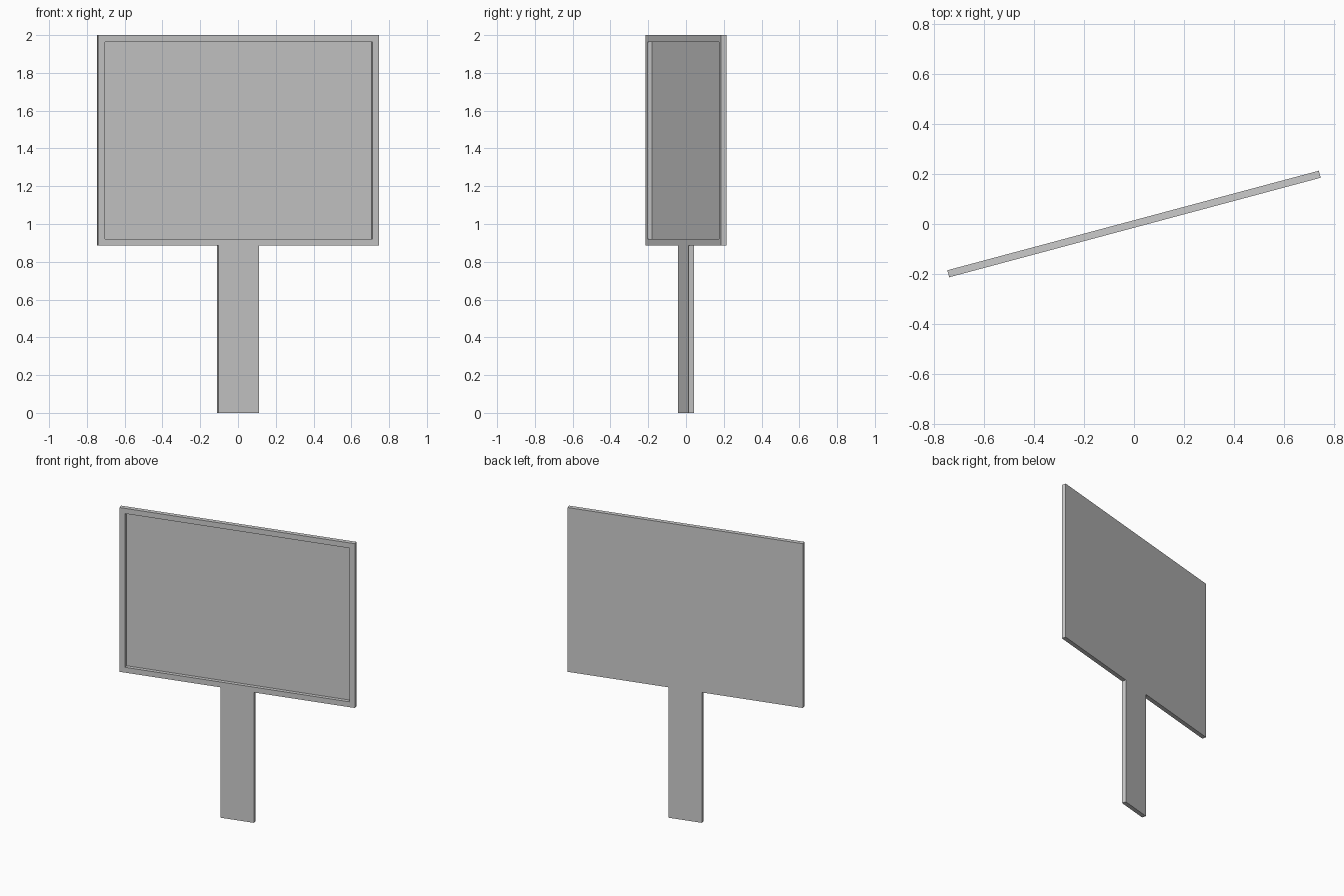
import bpy
import math

if "Cube" in bpy.data.objects:
    bpy.data.objects.remove(bpy.data.objects["Cube"])

ANGLE = math.radians(15)
T = 0.029            # sheet thickness
HALF_W = 0.77        # half board width
HALF_P = 0.11        # half post width
Z_BOARD, Z_TOP = 0.885, 2.0


def slab(name, profile, y0, y1):
    """Extrude an x-z outline (counter-clockwise from the front) from y0 to y1."""
    n = len(profile)
    verts = [(x, y, z) for y in (y0, y1) for x, z in profile]
    faces = [tuple(range(n)), tuple(range(2 * n - 1, n - 1, -1))]
    faces += [(i, i + n, (i + 1) % n + n, (i + 1) % n) for i in range(n)]
    mesh = bpy.data.meshes.new(name)
    mesh.from_pydata(verts, [], faces)
    ob = bpy.data.objects.new(name, mesh)
    bpy.context.collection.objects.link(ob)
    ob.rotation_euler.z = ANGLE
    return ob


# Sign board and post as one flat T-shaped sheet
right = [(HALF_P, 0), (HALF_P, Z_BOARD), (HALF_W, Z_BOARD), (HALF_W, Z_TOP)]
left = [(-x, z) for x, z in reversed(right)]
sign = slab("sign_board_and_post", right + left, -T / 2, T / 2)

# Shallow rectangular recess in the front, leaving a raised border
a, z0, z1 = 0.734, 0.921, 1.964
cutter = slab("recess_cutter", [(-a, z0), (a, z0), (a, z1), (-a, z1)],
              -0.1, -T / 2 + 0.025)
cutter.hide_render = True
cutter.hide_set(True)

cut = sign.modifiers.new("recess", 'BOOLEAN')
cut.operation = 'DIFFERENCE'
cut.solver = 'EXACT'
cut.object = cutter
